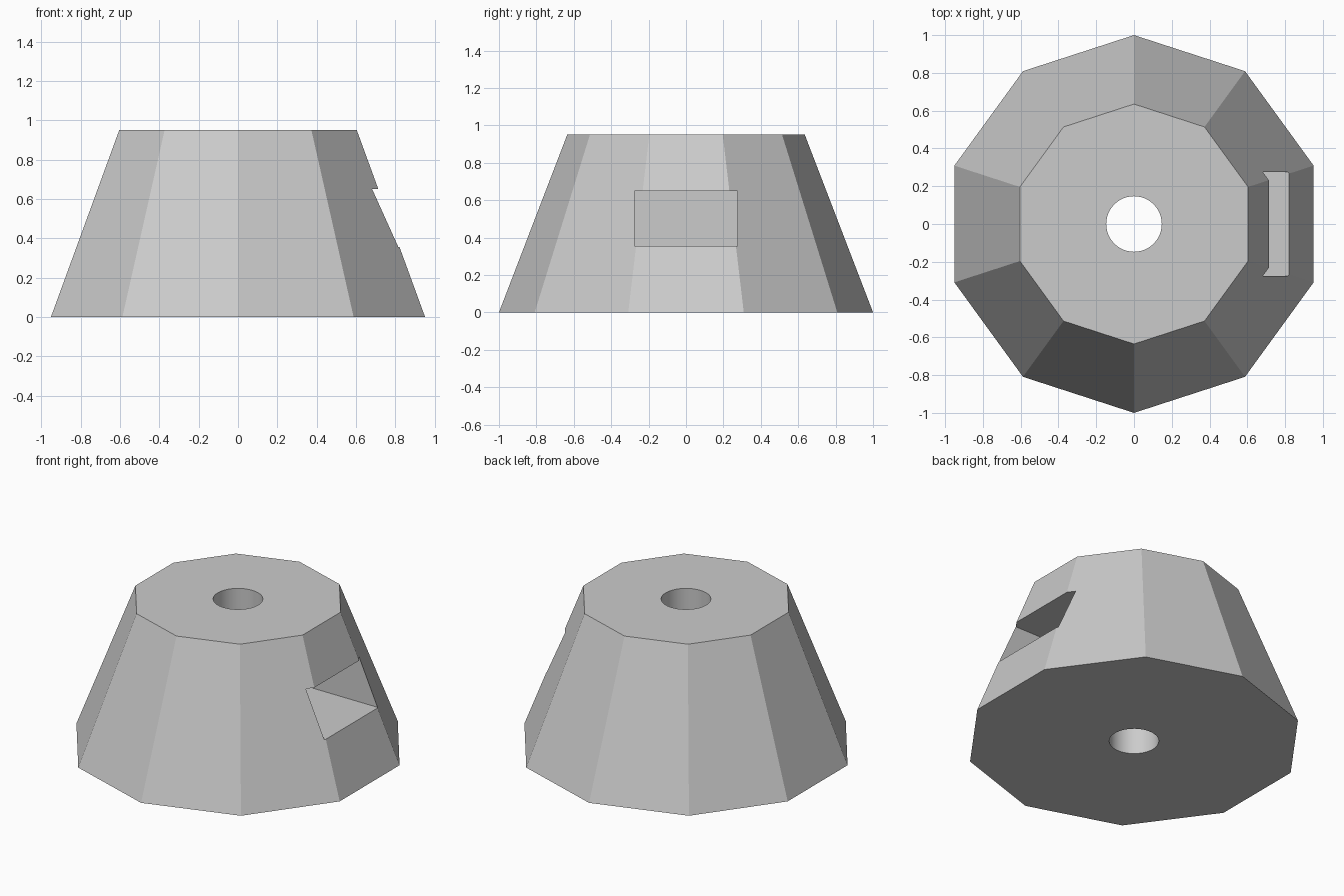
import bpy
from math import radians

cube = bpy.data.objects.get("Cube")
if cube:
    bpy.data.objects.remove(cube, do_unlink=True)

HEIGHT = 0.95
BASE_RADIUS, TOP_RADIUS = 1.0, 0.635
HOLE_RADIUS = 0.147

# Plain grey finish
grey = bpy.data.materials.new("plain grey")
grey.use_nodes = True
grey.diffuse_color = (0.6, 0.6, 0.6, 1)
grey.node_tree.nodes["Principled BSDF"].inputs["Base Color"].default_value = grey.diffuse_color


def cut(target, cutter):
    """Subtract the cutter from the target, then discard the cutter."""
    cutter.hide_render = True
    mod = target.modifiers.new(cutter.name, "BOOLEAN")
    mod.operation = "DIFFERENCE"
    mod.solver = "EXACT"
    mod.object = cutter
    bpy.ops.object.select_all(action="DESELECT")
    target.select_set(True)
    bpy.context.view_layer.objects.active = target
    bpy.ops.object.modifier_apply(modifier=mod.name)
    bpy.data.objects.remove(cutter, do_unlink=True)


# Ten-sided tapered body, corners towards front and back
bpy.ops.mesh.primitive_cone_add(vertices=10, radius1=BASE_RADIUS, radius2=TOP_RADIUS,
                                depth=HEIGHT, location=(0, 0, HEIGHT / 2))
body = bpy.context.object
body.name = "tapered_body"
body.data.materials.append(grey)

# Round bore straight through the middle
bpy.ops.mesh.primitive_cylinder_add(vertices=48, radius=HOLE_RADIUS, depth=HEIGHT * 2,
                                    location=(0, 0, HEIGHT / 2))
bore = bpy.context.object
bore.name = "bore_cutter"
bore.data.materials.append(grey)
cut(body, bore)

# Rectangular pocket in the left side
inner, outer = 0.25, 1.2
low, high = 0.355, 0.65
bpy.ops.mesh.primitive_cube_add(size=1, location=((inner + outer) / 2, 0, (low + high) / 2))
pocket = bpy.context.object
pocket.name = "pocket_cutter"
pocket.scale = (outer - inner, 0.55, high - low)
pocket.data.materials.append(grey)
bpy.context.view_layer.update()
cut(body, pocket)

# Smooth bore wall, crisp facets elsewhere
bpy.ops.object.shade_smooth_by_angle(angle=radians(20))
